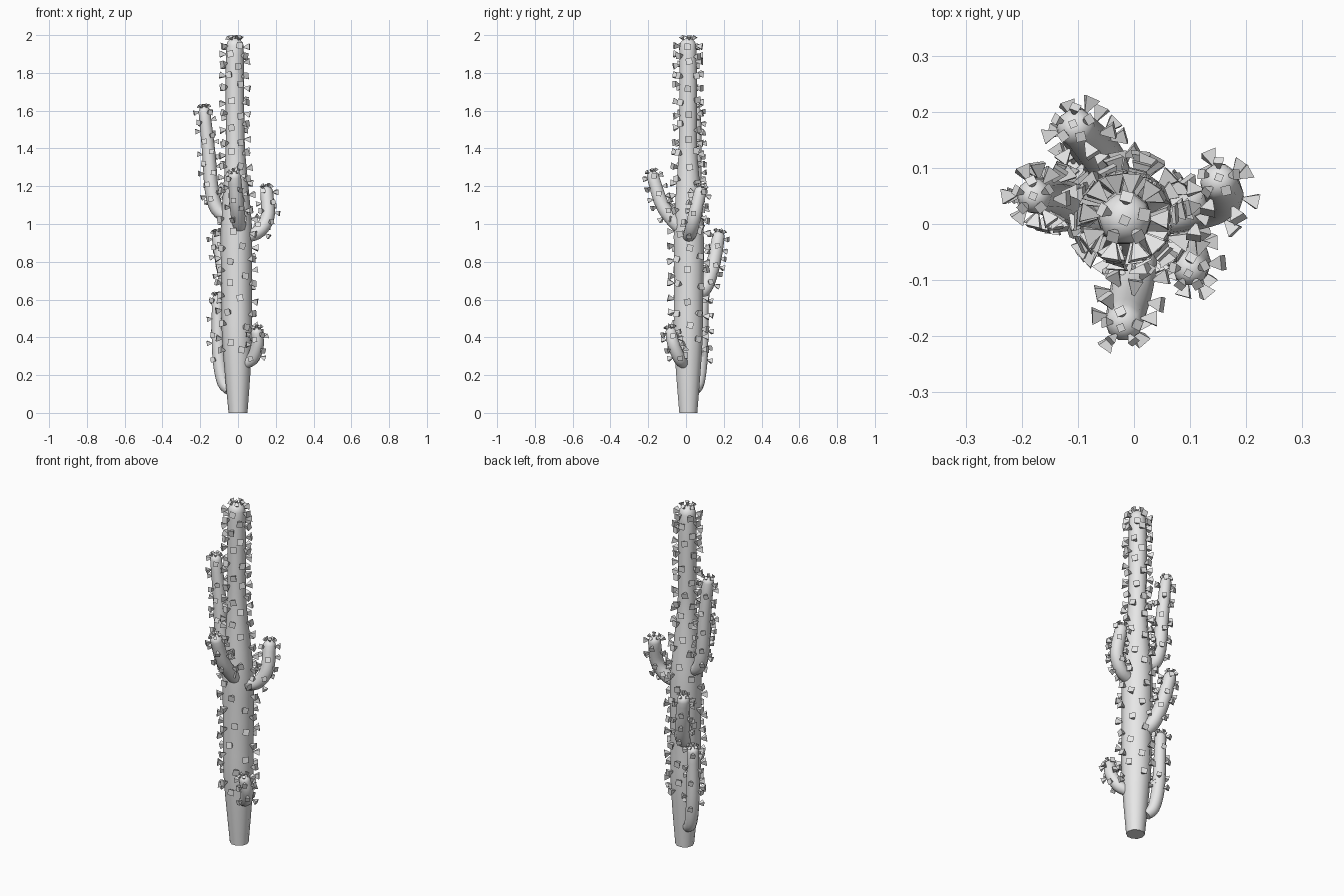
import bpy, bmesh, math, random
from mathutils import Vector, Matrix

if "Cube" in bpy.data.objects:
    bpy.data.objects.remove(bpy.data.objects["Cube"])

random.seed(4)
Z = Vector((0, 0, 1))

mat = bpy.data.materials.new("light grey")
mat.diffuse_color = (0.8, 0.8, 0.8, 1)
mat.use_nodes = True
mat.node_tree.nodes["Principled BSDF"].inputs["Base Color"].default_value = mat.diffuse_color


def make_object(name, bm, smooth):
    me = bpy.data.meshes.new(name)
    bmesh.ops.recalc_face_normals(bm, faces=bm.faces)
    bm.to_mesh(me)
    bm.free()
    me.materials.append(mat)
    for p in me.polygons:
        p.use_smooth = smooth
    ob = bpy.data.objects.new(name, me)
    bpy.context.collection.objects.link(ob)
    if smooth:
        bpy.ops.object.select_all(action='DESELECT')
        ob.select_set(True)
        bpy.context.view_layer.objects.active = ob
        bpy.ops.object.shade_smooth_by_angle(angle=math.radians(50))


def sample(pts, t):
    """Catmull-Rom through (x, y, z, radius) points, t in 0..1."""
    p = [Vector(q) for q in pts]
    p = [2 * p[0] - p[1]] + p + [2 * p[-1] - p[-2]]
    s = min(max(t, 0), 0.99999) * (len(pts) - 1)
    i, u = int(s), s - int(s)
    a, b, c, d = p[i:i + 4]
    return 0.5 * (2 * b + (c - a) * u + (2 * a - 5 * b + 4 * c - d) * u * u
                  + (3 * b - a - 3 * c + d) * u ** 3)


def frame(pts, t):
    q = sample(pts, t)
    tan = (sample(pts, t + 0.01) - sample(pts, t - 0.01)).xyz.normalized()
    return q.xyz, q.w, Z.rotation_difference(tan).to_matrix()


def stem(name, pts, steps, sides):
    """Round stem with a domed tip."""
    bm = bmesh.new()
    rings = [frame(pts, k / steps) for k in range(steps + 1)]
    c, r, m = rings[-1]
    for a in (0.5, 0.95, 1.3):
        rings.append((c + m @ Z * r * 0.9 * math.sin(a), r * math.cos(a), m))
    loops = []
    for c, r, m in rings:
        loops.append([bm.verts.new(c + m @ Vector((r * math.cos(2 * math.pi * j / sides),
                                                   r * math.sin(2 * math.pi * j / sides), 0)))
                      for j in range(sides)])
    for lo, hi in zip(loops, loops[1:]):
        for j in range(sides):
            k = (j + 1) % sides
            bm.faces.new((lo[j], lo[k], hi[k], hi[j]))
    bm.faces.new(loops[0][::-1])
    bm.faces.new(loops[-1])
    make_object(name, bm, True)


def spine(bm, pos, direction, size):
    """Four-sided pyramid with its point in the skin, wide end outwards."""
    jit = Vector([random.uniform(-0.25, 0.25) for _ in range(3)])
    d = (direction + jit).normalized()
    m = d.to_track_quat('Z', 'Y').to_matrix()
    m = m @ Matrix.Rotation(random.uniform(-0.25, 0.25), 3, 'Z')
    h, w = size, size * 0.5
    tip = bm.verts.new(pos - d * 0.006)
    base = [bm.verts.new(pos + m @ Vector((x * w, y * w, h)))
            for x, y in ((-1, -1), (1, -1), (1, 1), (-1, 1))]
    bm.faces.new(base)
    for j in range(4):
        bm.faces.new((base[(j + 1) % 4], base[j], tip))


def spines(name, pts, start, row, count, size):
    bm = bmesh.new()
    length = sum((Vector(b[:3]) - Vector(a[:3])).length for a, b in zip(pts, pts[1:]))
    n = int(length * (1 - start) / row)
    for i in range(n + 1):
        for j in range(count):
            t = start + (1 - start) * (i + random.uniform(-0.25, 0.25)) / n
            c, r, m = frame(pts, min(t, 1))
            a = 2 * math.pi * (j + 0.5 * (i % 2) + random.uniform(-0.12, 0.12)) / count
            out = m @ Vector((math.cos(a), math.sin(a), 0))
            spine(bm, c + out * r * 0.96, out, size)
    # ring of spines on the domed tip
    c, r, m = frame(pts, 1)
    for j in range(5):
        a = 2 * math.pi * j / 5 + 0.3
        out = m @ Vector((math.cos(a) * 0.65, math.sin(a) * 0.65, 0.76))
        spine(bm, c + out * r * 0.9, out, size * 0.65)
    spine(bm, c + m @ Z * r * 0.8, m @ Z, size * 0.5)
    make_object(name, bm, False)


# trunk: x, y, z, radius
trunk = [(0, 0.012, 0, 0.05), (-0.002, 0.012, 0.2, 0.067), (-0.005, 0.012, 0.4, 0.08),
         (-0.007, 0.013, 0.6, 0.081), (-0.008, 0.015, 0.8, 0.083), (-0.009, 0.014, 1.0, 0.082),
         (-0.011, 0.012, 1.2, 0.066), (-0.014, 0.01, 1.4, 0.051), (-0.016, 0.011, 1.6, 0.049),
         (-0.017, 0.011, 1.8, 0.049), (-0.016, 0.01, 1.943, 0.046)]
stem("trunk", trunk, 30, 10)
spines("trunk_spines", trunk, 0.16, 0.066, 5, 0.034)

# side arms: where the spines start, then the path as x, y, z, radius
arms = {
    "tall_left_arm": (0.42, [(-0.04, 0.02, 1.03, 0.03), (-0.105, 0.035, 1.07, 0.036),
                             (-0.138, 0.045, 1.17, 0.037), (-0.155, 0.05, 1.38, 0.035),
                             (-0.178, 0.05, 1.595, 0.031)]),
    "front_arm": (0.5, [(0.008, -0.01, 0.96, 0.034), (0.003, -0.07, 1.02, 0.038),
                        (-0.007, -0.13, 1.11, 0.038), (-0.018, -0.175, 1.25, 0.034)]),
    "right_arm": (0.4, [(0.03, 0.01, 0.93, 0.033), (0.11, 0.025, 0.96, 0.036),
                        (0.157, 0.045, 1.04, 0.037), (0.152, 0.075, 1.17, 0.034)]),
    "back_arm": (0.4, [(-0.03, 0.05, 0.62, 0.036), (-0.05, 0.105, 0.67, 0.04),
                       (-0.08, 0.145, 0.79, 0.039), (-0.104, 0.172, 0.93, 0.035)]),
    "low_left_arm": (0.62, [(-0.045, 0.045, 0.12, 0.03), (-0.08, 0.068, 0.17, 0.034),
                            (-0.102, 0.083, 0.32, 0.035), (-0.108, 0.09, 0.6, 0.031)]),
    "low_right_arm": (0.4, [(0.04, -0.01, 0.26, 0.03), (0.08, -0.035, 0.29, 0.034),
                            (0.103, -0.065, 0.36, 0.034), (0.1, -0.08, 0.425, 0.031)]),
}
for name, (start, path) in arms.items():
    stem(name, path, 14, 10)
    spines(name + "_spines", path, start, 0.038, 3, 0.027)
